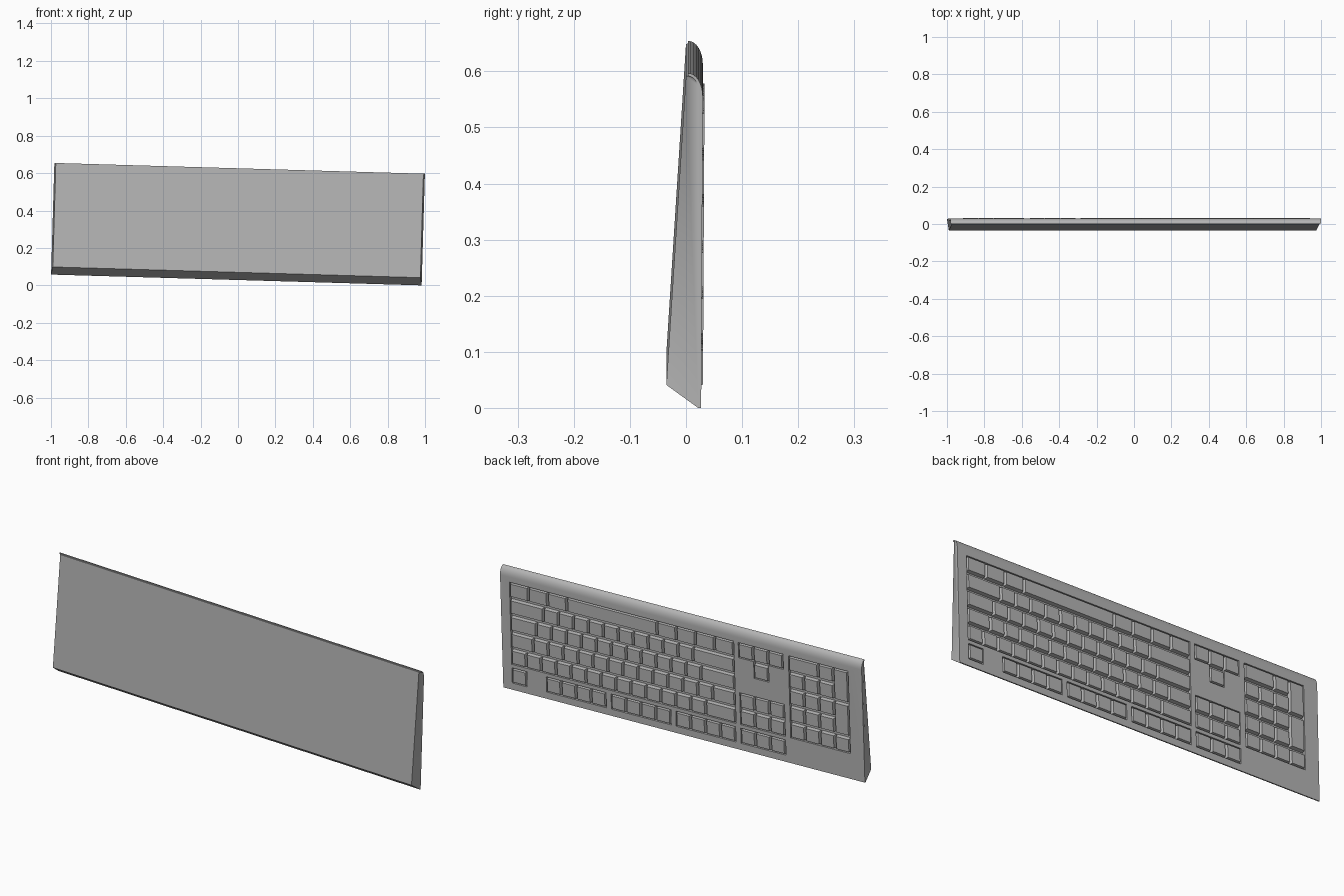
import bpy, bmesh, math
from mathutils import Matrix, Vector

cube = bpy.data.objects.get("Cube")
if cube:
    bpy.data.objects.remove(cube)

HALF = 0.991          # half width of the case
TILT = 0.0291         # sideways lean of the whole board
UNIT = 0.082          # width of one key cell
PITCH = 0.0825        # row spacing
CELL = 0.075          # key cell height
TOP = 0.53            # upper edge of the first row
LAST = 0.108          # upper edge of the separate last row
FIRST = HALF - 0.05   # x where the columns begin
PLACE = Matrix.Translation((-0.0087, 0, 0.0288)) @ Matrix.Rotation(TILT, 4, 'Y')

gray = bpy.data.materials.new("plain gray")
gray.use_nodes = True
gray.diffuse_color = (0.46, 0.46, 0.46, 1)
gray.node_tree.nodes["Principled BSDF"].inputs["Base Color"].default_value = (0.46, 0.46, 0.46, 1)


def make_object(name, bm):
    bmesh.ops.recalc_face_normals(bm, faces=bm.faces)
    mesh = bpy.data.meshes.new(name)
    bm.to_mesh(mesh)
    bm.free()
    mesh.materials.append(gray)
    obj = bpy.data.objects.new(name, mesh)
    bpy.context.collection.objects.link(obj)
    obj.matrix_world = PLACE
    return obj


def surface(z):
    return 0.027 + 0.0054 * z


def row_top(row):
    return LAST if row == 5 else TOP - row * PITCH


def add_block(bm, col, row, width, rows, low, high, gap, taper):
    """Tapered block on the key grid, from depth low to height high."""
    x0, x1 = FIRST - (col + width) * UNIT + gap, FIRST - col * UNIT - gap
    z1 = row_top(row) - gap
    z0 = row_top(row) - (rows - 1) * PITCH - CELL + gap
    rings = []
    for offset, t in ((low, 0), (high, taper)):
        corners = ((x0 + t, z0 + t), (x1 - t, z0 + t), (x1 - t, z1 - t), (x0 + t, z1 - t))
        rings.append([bm.verts.new((x, surface(z) + offset, z)) for x, z in corners])
    a, b = rings
    bm.faces.new(a)
    bm.faces.new(b)
    for i in range(4):
        j = (i + 1) % 4
        bm.faces.new((a[i], a[j], b[j], b[i]))


# Case: wedge section with a rounded upper edge and a thin cover rim
def rim(inset):
    pts = [(0.027 - inset, 0)]
    for i in range(9):
        a = math.radians(90 * i / 8)
        pts.append((0.004 + (0.026 - inset) * math.cos(a), 0.555 + (0.042 - inset) * math.sin(a)))
    return pts


bm = bmesh.new()
ends = []
for side in (-1, 1):
    outer = [bm.verts.new((side * HALF, y, z)) for y, z in rim(0)]
    inner = [bm.verts.new((side * HALF, y, z)) for y, z in rim(0.005)]
    low = bm.verts.new((side * (HALF - 0.008), -0.035, 0.041))
    high = bm.verts.new((side * (HALF - 0.008), 0.0, 0.592))
    for i in range(len(outer) - 1):
        bm.faces.new((outer[i], outer[i + 1], inner[i + 1], inner[i]))
    bm.faces.new([low] + inner + [high])
    ends.append([low, inner[0]] + outer + [inner[-1], high])
a, b = ends
for i in range(len(a)):
    j = (i + 1) % len(a)
    bm.faces.new((a[i], a[j], b[j], b[i]))
bmesh.ops.triangulate(bm, faces=[f for f in bm.faces if len(f.verts) > 4])
case = make_object("keyboard_case", bm)

# Key wells: column, row, width, rows
F_GROUPS = (2.3, 6.63, 10.96)
NAV, PAD = 15.3, 18.65
wells = [(0, 0, 15, 5), (0, 5, 1, 1), (NAV, 0, 3, 1), (NAV + 1, 0, 1, 2),
         (NAV, 3, 3, 2), (NAV, 5, 3, 1), (PAD, 0, 4, 5)]
wells += [(c, 5, 4, 1) for c in F_GROUPS]
bm = bmesh.new()
for c, r, w, n in wells:
    add_block(bm, c, r, w, n, -0.014, 0.02, 0, 0)
cutter = make_object("well_cutter", bm)
cutter.hide_render = True
cutter.hide_viewport = True
cutter.display_type = 'WIRE'
cut = case.modifiers.new("wells", 'BOOLEAN')
cut.object = cutter
cut.operation = 'DIFFERENCE'
cut.solver = 'EXACT'
cut.use_self = True

# Keys, listed by row widths
rows = [[1.28] * 3 + [6.04] + [1.28] * 4,
        [2.25] + [1] * 10 + [2.75],
        [1.75] + [1] * 11 + [2.25],
        [1.5] + [1] * 12 + [1.5],
        [1] * 13 + [2]]
main_keys = []
for r, widths in enumerate(rows):
    col = 0
    for w in widths:
        main_keys.append((col, r, w, 1))
        col += w
function_keys = [(0, 5, 1, 1)] + [(c + i, 5, 1, 1) for c in F_GROUPS for i in range(4)]
arrow_keys = [(NAV + i, 0, 1, 1) for i in range(3)] + [(NAV + 1, 1, 1, 1)]
navigation_keys = [(NAV + i, r, 1, 1) for r in (3, 4, 5) for i in range(3)]
number_keys = [(PAD, 0, 2, 1), (PAD + 2, 0, 1, 1), (PAD + 3, 0, 1, 2), (PAD + 3, 2, 1, 2), (PAD + 3, 4, 1, 1)]
number_keys += [(PAD + i, r, 1, 1) for r in range(1, 5) for i in range(3)]

for name, keys in (("main_keys", main_keys), ("function_keys", function_keys),
                   ("arrow_keys", arrow_keys), ("navigation_keys", navigation_keys),
                   ("number_keys", number_keys)):
    bm = bmesh.new()
    for c, r, w, n in keys:
        add_block(bm, c, r, w, n, -0.0145, 0.003, 0.003, 0.004)
    make_object(name, bm)

# Smooth the rounded edge only
bpy.ops.object.select_all(action='DESELECT')
case.select_set(True)
bpy.context.view_layer.objects.active = case
bpy.ops.object.shade_smooth_by_angle(angle=math.radians(30))
